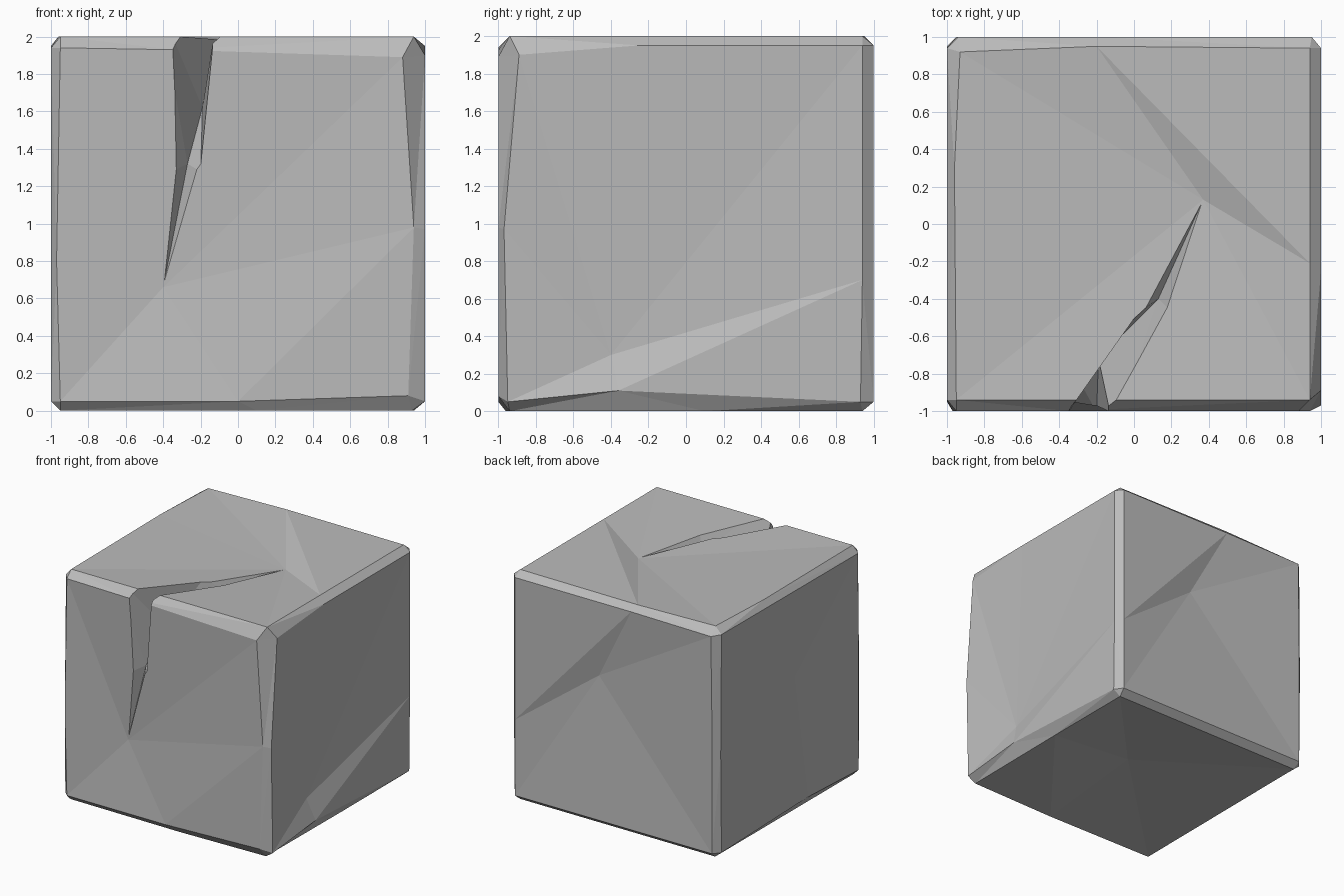
import bpy, bmesh
from mathutils import Vector

cube = bpy.data.objects.get("Cube")
if cube:
    bpy.data.objects.remove(cube, do_unlink=True)

stone = bpy.data.materials.new("grey_stone")
stone.diffuse_color = (0.5, 0.5, 0.5, 1)
stone.use_nodes = True
stone.node_tree.nodes["Principled BSDF"].inputs["Base Color"].default_value = (0.5, 0.5, 0.5, 1)

DENT = 0.06

# Each side: axis, sign, dent point, cut corner index, outline (two in-plane axes)
SIDES = [
    # front
    (1, -1, (-.4, -.34), 2, [(-.95, -.95), (0, -.95), (.91, -.92), (.94, -.02),
                             (.88, .89), (-.35, .93), (-.95, .94), (-.97, -.2)]),
    # back
    (1, 1, (.18, .28), 3, [(-.95, -.95), (.95, -.95), (.95, -.29), (.95, .95),
                           (-.17, .95), (-.94, .94), (-.95, .19)]),
    # left side
    (0, 1, (-.4, -.7), 2, [(-.95, -.95), (-.36, -.89), (.93, -.95), (.94, -.3),
                           (.94, .95), (-.25, .95), (-.89, .9), (-.97, -.03)]),
    # right side
    (0, -1, (-.15, .15), 2, [(-.95, -.95), (-.25, -.92), (.94, -.95), (.95, -.1),
                             (.94, .95), (-.94, .94)]),
    # top
    (2, 1, (.37, .13), 3, [(-.95, -.94), (.94, -.94), (.94, -.21), (.94, .94),
                           (-.2, .95), (-.93, .92), (-.96, .3)]),
    # underside
    (2, -1, (.15, .1), 2, [(-.95, -.95), (.1, -.96), (.93, -.94), (.94, .1),
                           (.94, .94), (-.94, .94)]),
]


def place(axis, sign, u, v, depth=0):
    co = [u, v]
    co.insert(axis, sign * (1 - depth))
    return Vector(co)


def evened(u, v):
    """Regular position of an outline point, used while finding the chamfers."""
    def snap(a, size):
        return size if a > 0 else -size
    if abs(u) > .8 and abs(v) > .8:
        return snap(u, .94), snap(v, .94)
    return (snap(u, .97), v) if abs(u) > abs(v) else (u, snap(v, .97))


def finish(bm, name):
    bmesh.ops.recalc_face_normals(bm, faces=bm.faces)
    mesh = bpy.data.meshes.new(name)
    bm.to_mesh(mesh)
    bm.free()
    mesh.materials.append(stone)
    obj = bpy.data.objects.new(name, mesh)
    bpy.context.collection.objects.link(obj)
    return obj


# Chamfered block: hull of the six outlines, with the flat sides removed
bm = bmesh.new()
loops = [[bm.verts.new(place(a, s, *evened(*p))) for p in pts]
         for a, s, dent, cut, pts in SIDES]
bmesh.ops.convex_hull(bm, input=bm.verts[:])
flat = [f for f in bm.faces if any(all(v in loop for v in f.verts) for loop in loops)]
bmesh.ops.delete(bm, geom=flat, context='FACES_ONLY')

# Uneven outlines, then dented sides fanned around a sunken point
for (a, s, dent, cut, pts), loop in zip(SIDES, loops):
    for vert, p in zip(loop, pts):
        vert.co = place(a, s, *p)
    bm.faces.new(loop[cut - 1:cut + 2])
    apex = bm.verts.new(place(a, s, *dent, DENT))
    ring = loop[:cut] + loop[cut + 1:]
    for i, vert in enumerate(ring):
        bm.faces.new((vert, ring[(i + 1) % len(ring)], apex))
bmesh.ops.translate(bm, verts=bm.verts, vec=(0, 0, 1))
block = finish(bm, "stone_block")

# Crack over the front top edge: sections of left lip, right lip, floor
SECTIONS = [
    ((-.33, -.97, 1.29), (-.22, -.97, 1.29), (-.27, -.88, 1.32)),
    ((-.35, -1, 2), (-.13, -1, 2), (-.19, -.72, 1.62)),
    ((.06, -.45, 1.98), (.18, -.45, 1.98), (.13, -.4, 1.84)),
]
bm = bmesh.new()
rings = []
for left, right, floor in SECTIONS:
    base = Vector(floor)
    lips = [base + (Vector(p) - base) * 1.4 for p in (left, right)]
    rings.append([bm.verts.new(p) for p in (*lips, base)])
tips = [bm.verts.new(p) for p in ((-.4, -.945, .66), (.37, .13, 1.945))]
for i in range(3):
    j = (i + 1) % 3
    bm.faces.new((tips[0], rings[0][i], rings[0][j]))
    bm.faces.new((tips[1], rings[-1][j], rings[-1][i]))
    for r, q in zip(rings, rings[1:]):
        bm.faces.new((r[i], q[i], q[j]))
        bm.faces.new((r[i], q[j], r[j]))
cutter = finish(bm, "crack_cutter")
cutter.hide_render = True

mod = block.modifiers.new("crack", 'BOOLEAN')
mod.operation = 'DIFFERENCE'
mod.solver = 'EXACT'
mod.object = cutter
bpy.context.view_layer.objects.active = block
bpy.ops.object.modifier_apply(modifier=mod.name)
bpy.data.objects.remove(cutter, do_unlink=True)
